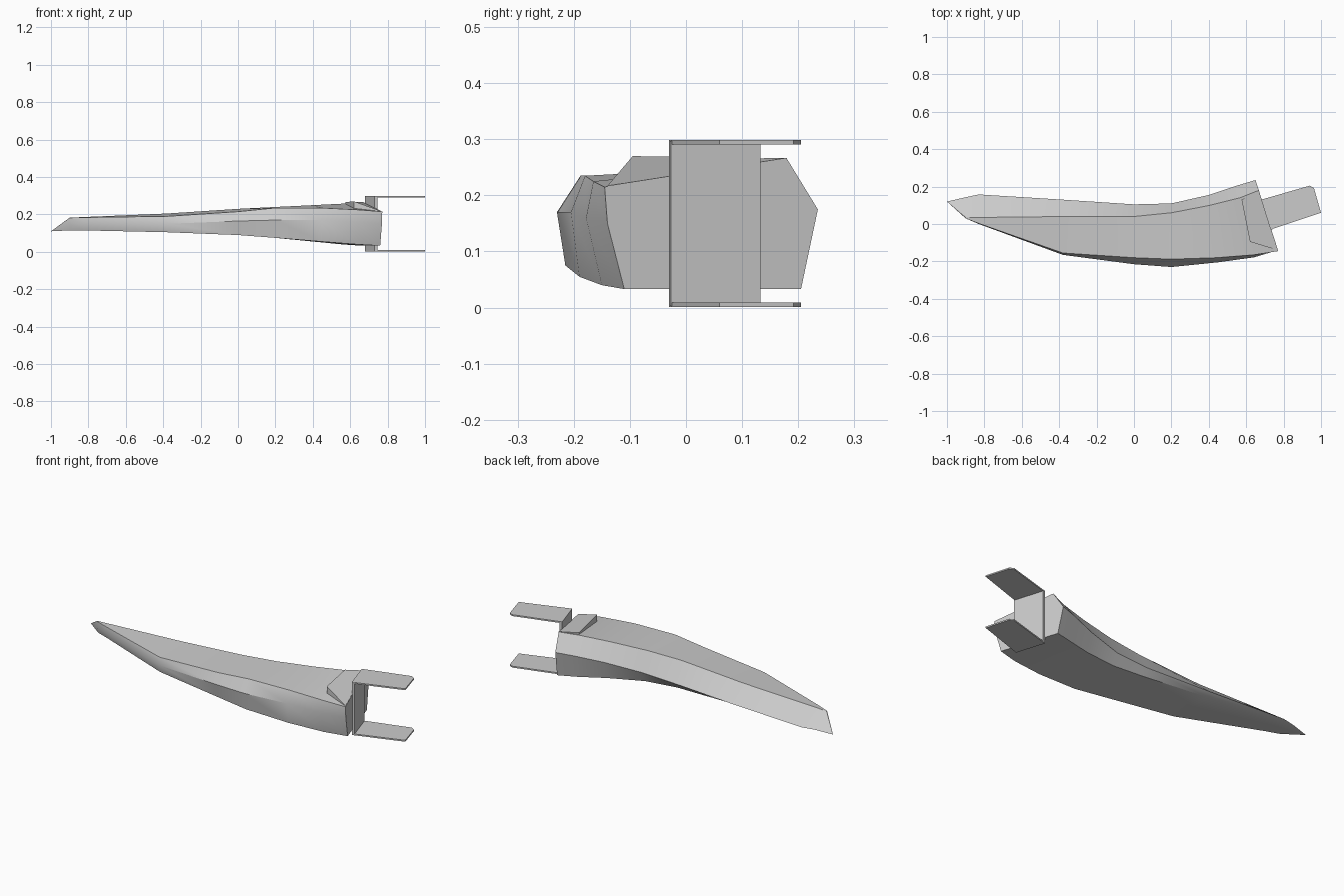
import bpy, bmesh, math

cube = bpy.data.objects.get("Cube")
if cube:
    bpy.data.objects.remove(cube, do_unlink=True)

grey = bpy.data.materials.new("plain grey")
grey.use_nodes = True
tone = (0.6, 0.6, 0.6, 1.0)
grey.diffuse_color = tone
grey.node_tree.nodes["Principled BSDF"].inputs["Base Color"].default_value = tone


def finish(name, bm, smooth_angle=None):
    """Turn a bmesh into a named, coloured object."""
    bmesh.ops.remove_doubles(bm, verts=bm.verts, dist=0.0005)
    bmesh.ops.recalc_face_normals(bm, faces=bm.faces)
    mesh = bpy.data.meshes.new(name)
    bm.to_mesh(mesh)
    bm.free()
    obj = bpy.data.objects.new(name, mesh)
    bpy.context.collection.objects.link(obj)
    mesh.materials.append(grey)
    if smooth_angle:
        bpy.ops.object.select_all(action="DESELECT")
        obj.select_set(True)
        bpy.context.view_layer.objects.active = obj
        bpy.ops.object.shade_smooth_by_angle(angle=math.radians(smooth_angle))
    return obj


def loft(name, rings, smooth_angle=None):
    """Skin a list of equal-length rings and cap both ends."""
    bm = bmesh.new()
    loops = [[bm.verts.new(p) for p in ring] for ring in rings]
    count = len(loops[0])
    for near, far in zip(loops, loops[1:]):
        for i in range(count):
            j = (i + 1) % count
            bm.faces.new((near[i], near[j], far[j], far[i]))
    bm.faces.new(loops[0])
    bm.faces.new(loops[-1])
    return finish(name, bm, smooth_angle)


def slab(name, outline, low, high):
    """Extrude a plan outline between two heights."""
    return loft(name, [[(x, y, z) for x, y in outline] for z in (low, high)])


def section(x, back, back_z, top_back, top_front, front, base_front,
            top_z, shoulder_z, front_z, base_z):
    """Seven-sided body section, slanted progressively toward the root."""
    slant = 0.32 * max(0, (x - 0.2) / 0.525)
    ring = [(back, back_z), (top_back, top_z), (top_front, shoulder_z),
            (front, front_z), (base_front, base_z),
            ((base_front + back) / 2, base_z), (back - 0.03, base_z)]
    return [(x - slant * y, y, z) for y, z in ring]


# Body: curved blade from the pointed tip to the slanted root
tip = [(-1, 0.12, 0.11)] * 7
stations = [
    (-0.9, 0.143, 0.12, 0.035, 0.03, 0.03, 0.04, 0.183, 0.182, 0.15, 0.115),
    (-0.83, 0.158, 0.12, 0.035, 0.003, 0, 0.015, 0.186, 0.184, 0.15, 0.115),
    (-0.38, 0.13, 0.12, 0.04, -0.155, -0.165, -0.15, 0.205, 0.19, 0.15, 0.105),
    (0, 0.105, 0.125, 0.04, -0.18, -0.215, -0.2, 0.23, 0.215, 0.165, 0.09),
    (0.2, 0.11, 0.135, 0.06, -0.188, -0.23, -0.215, 0.24, 0.235, 0.17, 0.075),
    (0.42, 0.155, 0.155, 0.1, -0.18, -0.205, -0.19, 0.25, 0.235, 0.17, 0.055),
    (0.6, 0.205, 0.17, 0.14, -0.165, -0.178, -0.15, 0.258, 0.225, 0.16, 0.04),
    (0.725, 0.235, 0.175, 0.18, -0.145, -0.14, -0.11, 0.265, 0.215, 0.15, 0.033),
]
bm_rings = [section(*s) for s in stations]
body = loft("blade_body", [tip] + bm_rings, 30)

# Raised wedge on top of the root
wedge_top = [(0.575, 0.13, 0.266), (0.62, -0.095, 0.27),
             (0.768, -0.14, 0.217), (0.667, 0.18, 0.267)]
loft("root_wedge", [[(x, y, 0.2) for x, y, z in wedge_top], wedge_top])

# Bracket: thin upright plate with a tab at each end
slab("bracket_plate", [(0.68, 0.13), (0.73, -0.03), (0.745, -0.027), (0.695, 0.133)],
     0.003, 0.297)
tab = [(0.68, 0.13), (0.94, 0.205), (0.962, 0.192), (1, 0.06), (0.73, -0.03)]
for name, low in (("lower_tab", 0.001), ("upper_tab", 0.291)):
    slab(name, tab, low, low + 0.008)
